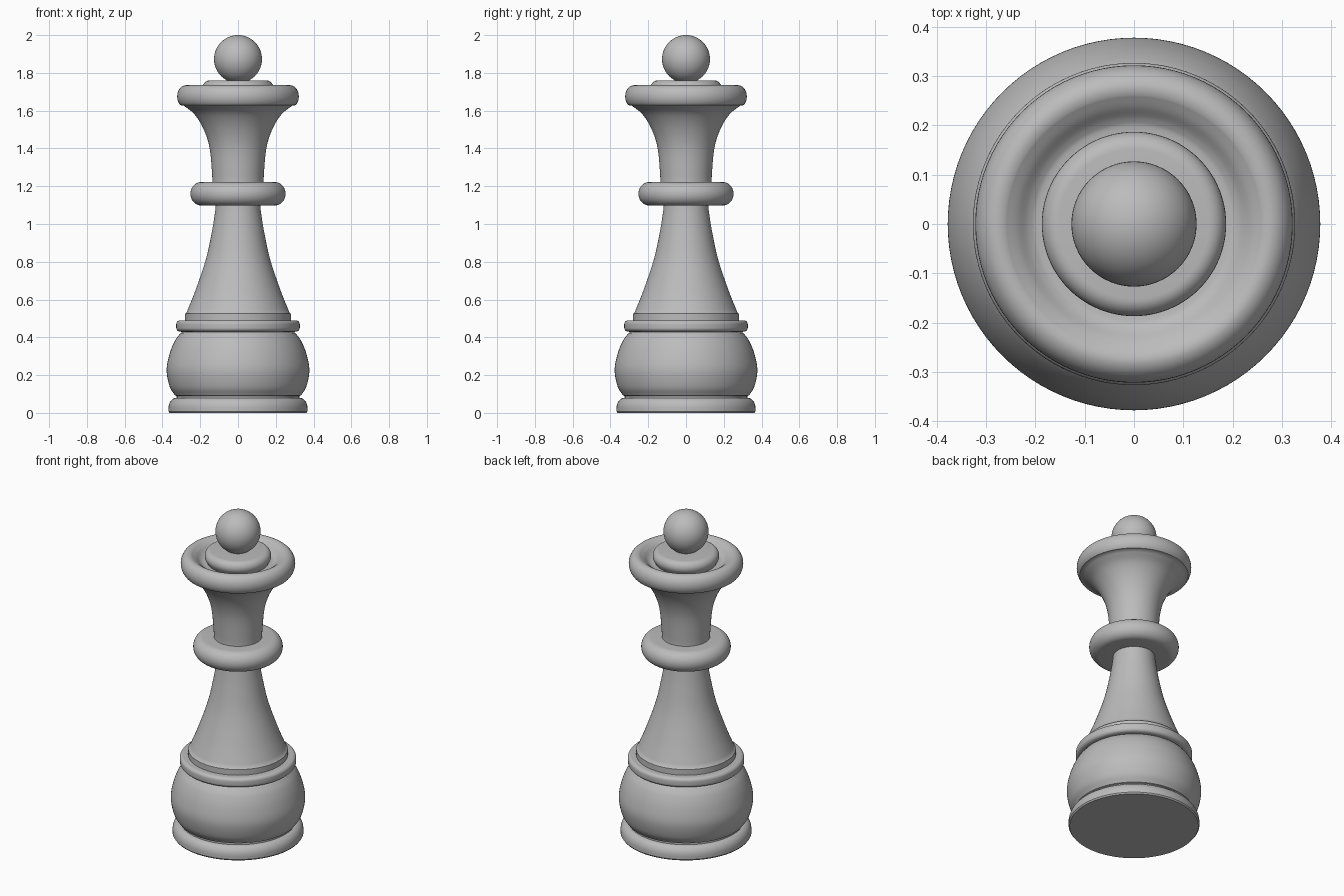
import bpy
from math import sin, cos, pi, radians
from mathutils import Vector

SEGMENTS = 96

cube = bpy.data.objects.get("Cube")
if cube:
    bpy.data.objects.remove(cube)

grey = bpy.data.materials.new("plain grey")
grey.use_nodes = True
colour = (0.5, 0.5, 0.5, 1)
grey.diffuse_color = colour
grey.node_tree.nodes["Principled BSDF"].inputs["Base Color"].default_value = colour


def finish(obj, name):
    obj.name = name
    obj.data.materials.clear()
    obj.data.materials.append(grey)
    bpy.ops.object.select_all(action="DESELECT")
    obj.select_set(True)
    bpy.context.view_layer.objects.active = obj
    bpy.ops.object.shade_smooth_by_angle(angle=radians(35))


def curve(points, steps=6):
    """Smooth curve through (radius, height) points."""
    p = [Vector(q) for q in points]
    p = [2 * p[0] - p[1]] + p + [2 * p[-1] - p[-2]]
    out = []
    for a, b, c, d in zip(p, p[1:], p[2:], p[3:]):
        for i in range(steps):
            t = i / steps
            out.append(0.5 * (2 * b + (c - a) * t + (2 * a - 5 * b + 4 * c - d) * t * t
                              + (3 * b - a - 3 * c + d) * t ** 3))
    return out + [p[-2]]


def arc(r, z, rr, rz, start, end, steps=10):
    """Elliptical arc around (r, z), angles in degrees."""
    angles = [radians(start + (end - start) * i / steps) for i in range(steps + 1)]
    return [(r + rr * cos(a), z + rz * sin(a)) for a in angles]


def turn(name, profile):
    """Solid of revolution, capped at both ends, profile listed bottom to top."""
    verts, faces = [], []
    for r, z in profile:
        for i in range(SEGMENTS):
            a = 2 * pi * i / SEGMENTS
            verts.append((r * cos(a), r * sin(a), z))
    for j in range(len(profile) - 1):
        for i in range(SEGMENTS):
            k = (i + 1) % SEGMENTS
            a, b = j * SEGMENTS, (j + 1) * SEGMENTS
            faces.append((a + i, a + k, b + k, b + i))
    last = len(verts) - SEGMENTS
    faces.append(tuple(reversed(range(SEGMENTS))))
    faces.append(tuple(range(last, last + SEGMENTS)))
    mesh = bpy.data.meshes.new(name)
    mesh.from_pydata(verts, [], faces)
    obj = bpy.data.objects.new(name, mesh)
    bpy.context.collection.objects.link(obj)
    finish(obj, name)


# Foot plate with a rounded shoulder
turn("foot", [(0.362, 0), (0.368, 0.008)] + arc(0.325, 0.025, 0.043, 0.055, 0, 90))

# Bulging base with a narrow neck below it
turn("base_bulb", [(0.325, 0.075), (0.325, 0.09)] + curve(
    [(0.334, 0.093), (0.362, 0.14), (0.378, 0.225), (0.363, 0.31), (0.335, 0.38), (0.304, 0.423)])
    + [(0.285, 0.43)])

# Ring on top of the base
turn("base_ring", [(0.28, 0.425)] + arc(0.305, 0.45, 0.022, 0.02, -90, 0, 6)
     + arc(0.305, 0.47, 0.022, 0.02, 0, 90, 6) + [(0.27, 0.49)])

# Flared lower stem
turn("lower_stem", [(0.28, 0.485), (0.28, 0.525)] + curve(
    [(0.273, 0.53), (0.225, 0.65), (0.171, 0.81), (0.14, 0.95), (0.122, 1.06), (0.116, 1.12)]))

# Collar
turn("collar", [(0.1, 1.098)] + arc(0.195, 1.16, 0.057, 0.062, -90, 90, 20) + [(0.1, 1.222)])

# Flared head with a rolled rim and a dished top
turn("head", curve([(0.136, 1.2), (0.137, 1.26), (0.15, 1.4), (0.181, 1.5),
                    (0.23, 1.58), (0.288, 1.627)])
     + arc(0.275, 1.675, 0.047, 0.06, -50, 90, 14)
     + curve([(0.262, 1.732), (0.238, 1.716), (0.212, 1.693), (0.185, 1.685), (0.1, 1.685)]))

# Rounded disc under the ball
turn("crown_disc", [(0.17, 1.68)] + arc(0.152, 1.722, 0.035, 0.038, -40, 90) + [(0.05, 1.76)])

# Ball finial
bpy.ops.mesh.primitive_uv_sphere_add(segments=64, ring_count=32, radius=0.127,
                                     location=(0, 0, 1.873))
finish(bpy.context.object, "ball")
